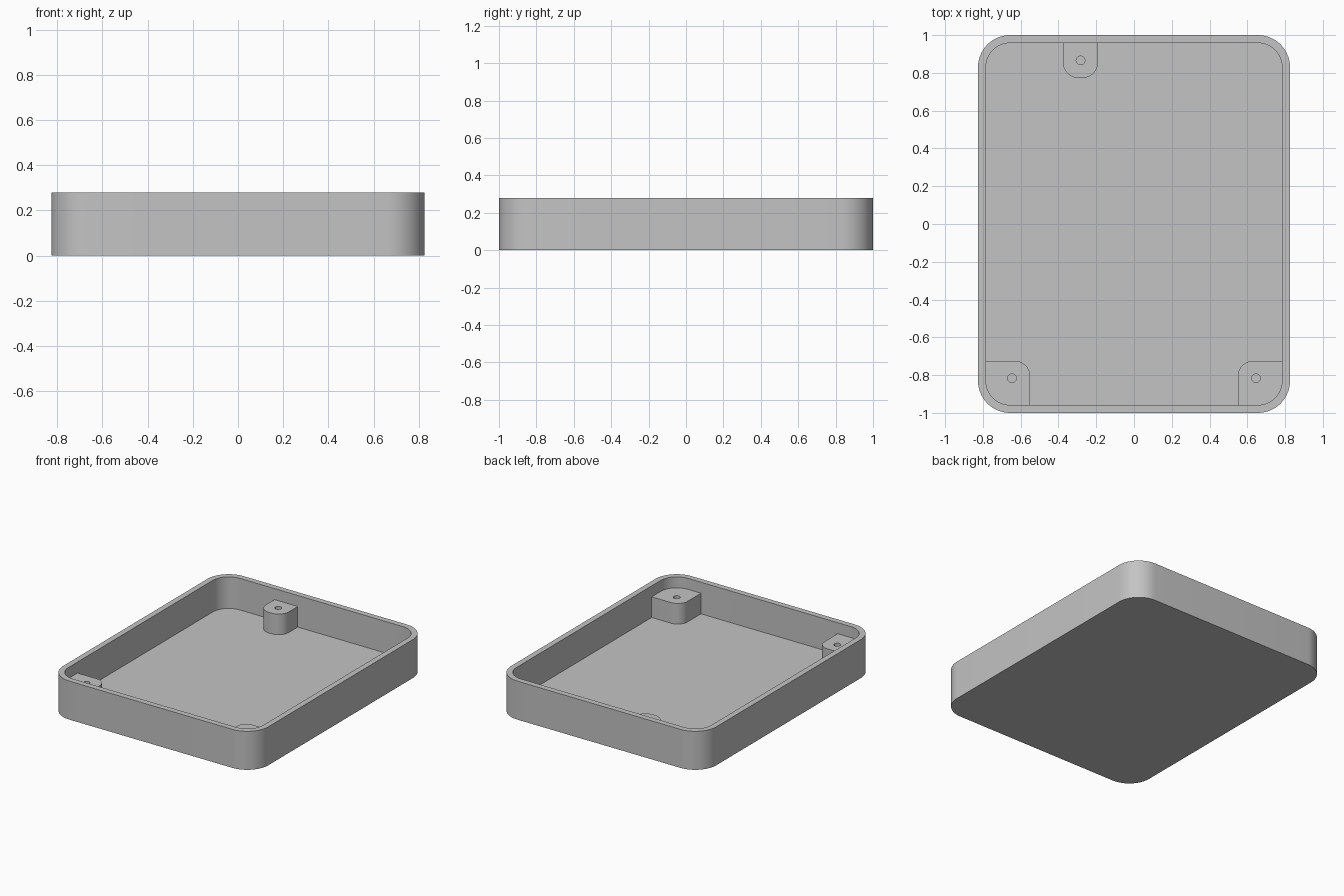
import bpy
import bmesh
from math import cos, sin, pi, radians

cube = bpy.data.objects.get("Cube")
if cube:
    bpy.data.objects.remove(cube, do_unlink=True)

HALF_X, HALF_Y, HEIGHT = 0.826, 1.0, 0.28
WALL, FLOOR, CORNER = 0.042, 0.05, 0.17
BOSS_TOP, HOLE_R = 0.2, 0.023
EMBED = 0.015   # how far bosses sink into walls and floor
STEPS = 14

grey = bpy.data.materials.new("plain grey")
grey.use_nodes = True
colour = (0.55, 0.55, 0.55, 1)
grey.diffuse_color = colour
grey.node_tree.nodes["Principled BSDF"].inputs["Base Color"].default_value = colour


def rounded_rect(x0, x1, y0, y1, radii):
    """Counter-clockwise outline; radii run back-left, back-right, front-right, front-left."""
    corners = ((x1, y1, -1, -1), (x0, y1, 1, -1), (x0, y0, 1, 1), (x1, y0, -1, 1))
    points = []
    for i, ((x, y, sx, sy), r) in enumerate(zip(corners, radii)):
        if r == 0:
            points.append((x, y))
            continue
        for k in range(STEPS + 1):
            a = (i + k / STEPS) * pi / 2
            points.append((x + sx * r + r * cos(a), y + sy * r + r * sin(a)))
    return points


def circle(x, y, r, count=32):
    return [(x + r * cos(2 * pi * k / count), y + r * sin(2 * pi * k / count))
            for k in range(count)]


def add_ring(bm, outline, z):
    return [bm.verts.new((x, y, z)) for x, y in outline]


def finish(name, bm):
    bmesh.ops.recalc_face_normals(bm, faces=bm.faces[:])
    mesh = bpy.data.meshes.new(name)
    bm.to_mesh(mesh)
    bm.free()
    mesh.materials.append(grey)
    obj = bpy.data.objects.new(name, mesh)
    bpy.context.collection.objects.link(obj)
    bpy.ops.object.select_all(action='DESELECT')
    obj.select_set(True)
    bpy.context.view_layer.objects.active = obj
    bpy.ops.object.shade_smooth_by_angle(angle=radians(30))
    return obj


# Tray: outer wall, rim, inner wall and floor as one shell
def tray_outline(inset):
    return rounded_rect(-HALF_X + inset, HALF_X - inset, -HALF_Y + inset,
                        HALF_Y - inset, [CORNER - inset] * 4)


bm = bmesh.new()
rings = [add_ring(bm, tray_outline(inset), z)
         for inset, z in ((0, 0), (0, HEIGHT), (WALL, HEIGHT), (WALL, FLOOR))]
for low, high in zip(rings, rings[1:]):
    for i in range(len(low)):
        j = (i + 1) % len(low)
        bm.faces.new((low[i], low[j], high[j], high[i]))
bm.faces.new(rings[0][::-1])
bm.faces.new(rings[-1])
finish("tray", bm)


# Screw bosses: extruded outlines with a round hole down to the floor
def boss(name, outline, hole_x, hole_y):
    bm = bmesh.new()
    edges = []
    for loop in (outline, circle(hole_x, hole_y, HOLE_R)):
        ring = add_ring(bm, loop, FLOOR - EMBED)
        edges += [bm.edges.new((ring[i - 1], ring[i])) for i in range(len(ring))]
    bmesh.ops.triangle_fill(bm, edges=edges, use_beauty=True)
    top = bmesh.ops.extrude_face_region(bm, geom=bm.faces[:], use_keep_orig=True)
    verts = [v for v in top["geom"] if isinstance(v, bmesh.types.BMVert)]
    bmesh.ops.translate(bm, verts=verts, vec=(0, 0, BOSS_TOP - FLOOR + EMBED))
    finish(name, bm)


wall_x = HALF_X - WALL + EMBED
wall_y = HALF_Y - WALL + EMBED
wall_r = CORNER - WALL + EMBED

boss("front_left_boss",
     rounded_rect(0.55, wall_x, -wall_y, -0.725, (0, 0.08, 0, wall_r)), 0.646, -0.817)
boss("front_right_boss",
     rounded_rect(-wall_x, -0.55, -wall_y, -0.725, (0.08, 0, wall_r, 0)), -0.646, -0.817)
boss("back_boss",
     rounded_rect(-0.377, -0.19, 0.773, wall_y, (0, 0, 0.085, 0.085)), -0.283, 0.866)
